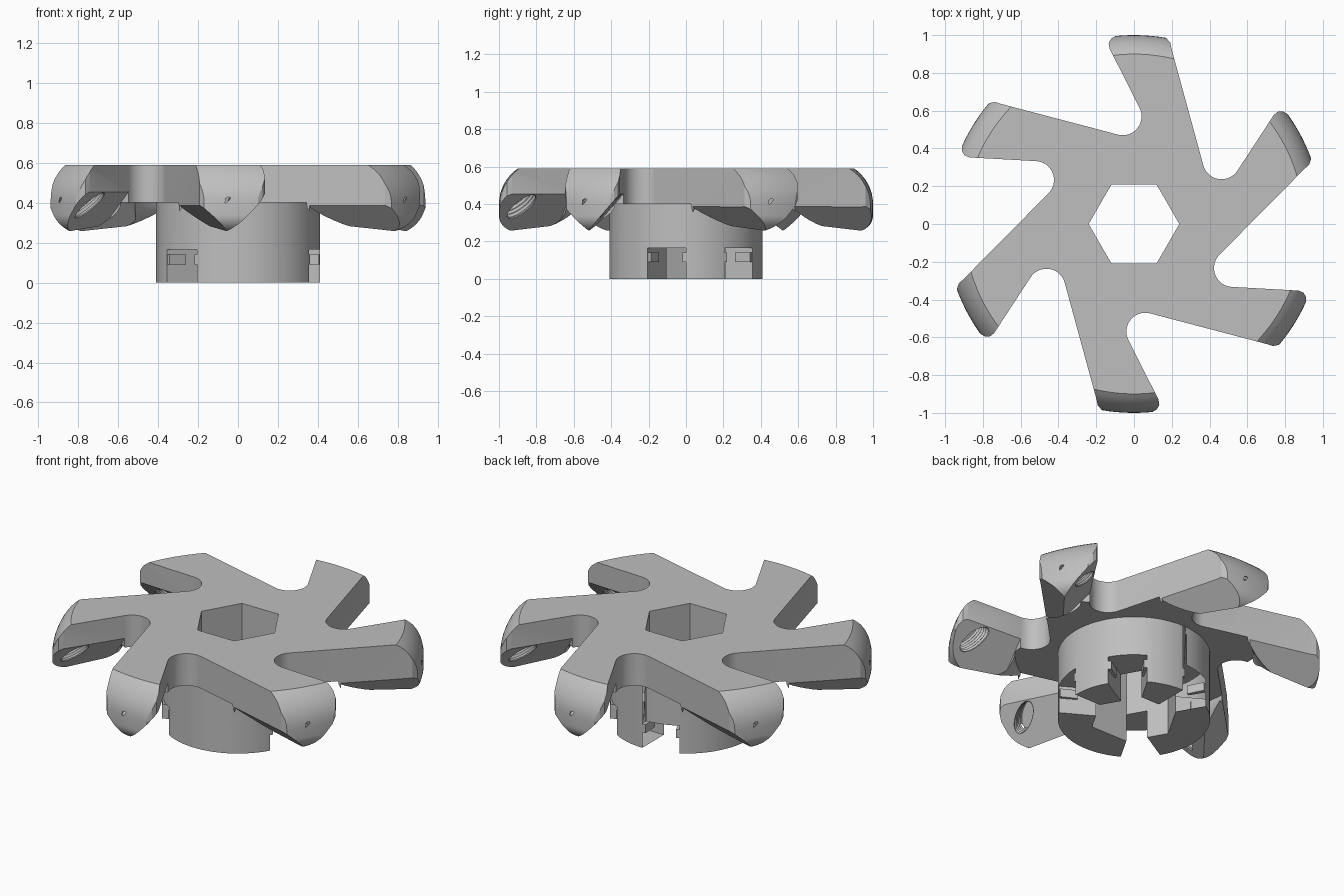
import bpy, bmesh
from math import sin, cos, radians, pi
from mathutils import Vector, Matrix

if "Cube" in bpy.data.objects:
    bpy.data.objects.remove(bpy.data.objects["Cube"], do_unlink=True)

ARMS = 6
TOP, PLATE_BOTTOM, HUB_R = 0.59, 0.4, 0.41
LEAD, TRAIL = radians(27), radians(15)     # slant of the two arm edges
LEAD_Z, SLOPE = 0.455, 1.15                # undercut start height and steepness

steel = bpy.data.materials.new("plain_grey")
steel.use_nodes = True
GREY = (0.52, 0.52, 0.52, 1)
steel.diffuse_color = GREY
steel.node_tree.nodes["Principled BSDF"].inputs["Base Color"].default_value = GREY


def loft(bm, rings, closed=False):
    """Skin a list of rings; closed joins the last ring to the first."""
    vs = [[bm.verts.new(p) for p in ring] for ring in rings]
    n = len(vs[0])
    pairs = list(zip(vs, vs[1:])) + ([(vs[-1], vs[0])] if closed else [])
    for a, b in pairs:
        for i in range(n):
            j = (i + 1) % n
            bm.faces.new((a[i], a[j], b[j], b[i]))
    if not closed:
        bm.faces.new(vs[0][::-1])
        bm.faces.new(vs[-1])


def prism(bm, pts, z0, z1):
    loft(bm, [[(x, y, z) for x, y in pts] for z in (z0, z1)])


def finish(bm, name):
    bmesh.ops.recalc_face_normals(bm, faces=bm.faces[:])
    me = bpy.data.meshes.new(name)
    bm.to_mesh(me)
    bm.free()
    me.materials.append(steel)
    ob = bpy.data.objects.new(name, me)
    bpy.context.collection.objects.link(ob)
    return ob


def make(name, build, copies=1):
    """Build once per arm, turned about the axis."""
    bm = bmesh.new()
    for k in range(copies):
        before = set(bm.verts)
        build(bm)
        new = [v for v in bm.verts if v not in before]
        bmesh.ops.rotate(bm, verts=new, cent=(0, 0, 0),
                         matrix=Matrix.Rotation(2 * pi * k / ARMS, 3, 'Z'))
    return finish(bm, name)


def boolean(target, tool, op):
    mod = target.modifiers.new(op, 'BOOLEAN')
    mod.operation, mod.object, mod.solver = op, tool, 'EXACT'
    bpy.context.view_layer.objects.active = target
    bpy.ops.object.modifier_apply(modifier=mod.name)
    bpy.data.objects.remove(tool, do_unlink=True)


def circle(r, n, start=0.0):
    return [(r * cos(start + 2 * pi * i / n), r * sin(start + 2 * pi * i / n)) for i in range(n)]


# Star outline: tip corners and round gullet of one arm, repeated
TIP = [(0.198, 0.93), (0.192, 0.96), (0.17, 0.985), (0.13, 1.05), (-0.07, 1.05),
       (-0.1, 0.994), (-0.122, 0.98), (-0.134, 0.958), (-0.13, 0.93)]
GULLET = Vector((-0.06, 0.57))
arc = [radians(27 - 132 * i / 20) for i in range(21)]
one_arm = [Vector(p) for p in TIP] + [GULLET + 0.1 * Vector((cos(a), sin(a))) for a in arc]
outline = [Matrix.Rotation(2 * pi * k / ARMS, 2) @ p for k in range(ARMS) for p in one_arm]
cutter_head = make("cutter_head", lambda bm: prism(bm, outline, 0.1, TOP))

# Turned profile: flat plate, drooping rounded rim, curved outer shoulder
quarter = [radians(9 * i) for i in range(11)]
profile = [(0.1, PLATE_BOTTOM)]
profile += [(0.9 - 0.26 * cos(t), 0.4 - 0.15 * sin(t)) for t in quarter]
profile += [(0.9 + 0.1 * sin(t), 0.34 - 0.09 * cos(t)) for t in quarter[1:]]
profile += [(0.77 + 0.23 * cos(t), 0.4 + 0.23 * sin(t)) for t in [radians(7 * i) for i in range(10)]]
profile += [(0.1, 0.63)]
N = 144
turned = make("turned_blank", lambda bm: loft(
    bm, [[(r * cos(2 * pi * i / N), r * sin(2 * pi * i / N), z) for r, z in profile]
         for i in range(N)], closed=True))
boolean(cutter_head, turned, 'INTERSECT')

# Undercuts on the leading and trailing side of each tooth
lead_n = Vector((-cos(LEAD), -sin(LEAD), 0))
lead_e = Vector((-sin(LEAD), cos(LEAD), 0))
lead_p = Vector((GULLET.x + 0.1 * cos(LEAD), GULLET.y + 0.1 * sin(LEAD), 0))
trail_n = Vector((cos(TRAIL), sin(TRAIL), 0))
trail_e = Vector((-sin(TRAIL), cos(TRAIL), 0))
trail_p = Vector((0.198, 0.93, 0))


def wedge(bm, origin, out, along, z, slope, start, end):
    section = [(0.03, z + 0.03 * slope), (-0.2, z - 0.2 * slope), (0.03, z - 0.2 * slope)]
    loft(bm, [[origin + along * s + out * u + Vector((0, 0, h)) for u, h in section]
              for s in (start, end)])


boolean(cutter_head, make("leading_cut", lambda bm: wedge(
    bm, lead_p, lead_n, lead_e, LEAD_Z, SLOPE, 0, 0.5), ARMS), 'DIFFERENCE')
boolean(cutter_head, make("trailing_cut", lambda bm: wedge(
    bm, trail_p, trail_n, trail_e, 0.385, 0.95, -0.36, 0.2), ARMS), 'DIFFERENCE')

# Ridged oblong screw hole in each leading face
face_up = Vector((lead_n.x, lead_n.y, SLOPE)).normalized()
inward = lead_e.cross(face_up).normalized()
if inward.z < 0:
    inward = -inward
long_axis = (face_up * 0.82 - lead_e * 0.57).normalized()
short_axis = long_axis.cross(inward)
hole_at = lead_p + lead_e * 0.265 - lead_n * 0.06 + Vector((0, 0, LEAD_Z - 0.06 * SLOPE))


def screw_hole(bm):
    rings = []
    for i in range(13):
        grow = 1.0 if i % 2 else 0.88
        c = hole_at + inward * (0.0125 * i - 0.02)
        rings.append([c + long_axis * x * 0.105 * grow + short_axis * y * 0.05 * grow
                      for x, y in circle(1, 24)])
    loft(bm, rings)


boolean(cutter_head, make("hole_cut", screw_hole, ARMS), 'DIFFERENCE')

# Hub, hexagonal bore and castellated slots
boolean(cutter_head, make("hub", lambda bm: prism(bm, circle(HUB_R, 96), 0, 0.45)), 'UNION')
boolean(cutter_head, make("bore", lambda bm: prism(bm, circle(0.24, 6), -0.1, 0.8)), 'DIFFERENCE')


def radial(r, deg):
    a = radians(deg - 90)
    return Vector((r * cos(a), r * sin(a)))


boolean(cutter_head, make("slot_cut", lambda bm: prism(
    bm, [radial(0.12, 0), radial(0.6, 0), radial(0.6, 30), radial(0.12, 30)], -0.1, 0.165),
    ARMS), 'DIFFERENCE')


# Small locking lugs on both walls of every slot
def lugs(bm):
    for wall, lip in ((-1, 2.5), (31, 27.5)):
        prism(bm, [radial(0.31, wall), radial(0.407, wall), radial(0.407, lip),
                   radial(0.31, lip)], 0.09, 0.14)


locking_lugs = make("locking_lugs", lugs, ARMS)

for ob in (cutter_head, locking_lugs):
    bpy.ops.object.select_all(action='DESELECT')
    ob.select_set(True)
    bpy.context.view_layer.objects.active = ob
    bpy.ops.object.shade_smooth_by_angle(angle=radians(25))
